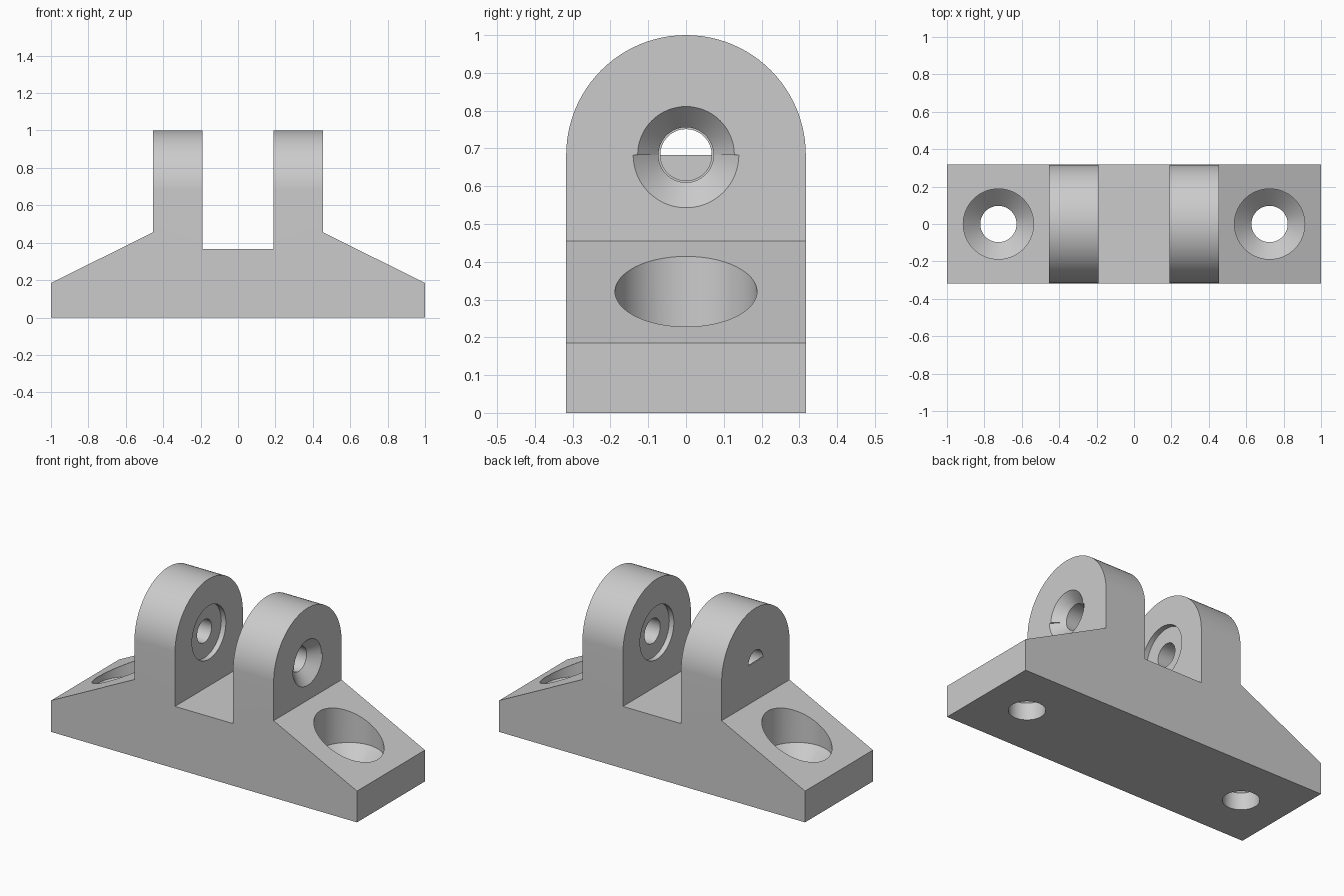
import bpy
import bmesh
from math import pi, cos, sin, radians

old = bpy.data.objects.get("Cube")
if old:
    bpy.data.objects.remove(old, do_unlink=True)

HALF_DEPTH = 0.317
PIN_Z = 1 - HALF_DEPTH
TAB_IN, TAB_OUT = 0.19, 0.455
SEGMENTS = 32

grey = bpy.data.materials.new("plain grey")
grey.use_nodes = True
grey.diffuse_color = (0.6, 0.6, 0.6, 1)
grey.node_tree.nodes["Principled BSDF"].inputs["Base Color"].default_value = grey.diffuse_color


def loft(name, rings):
    """Closed solid through a list of matching point rings."""
    bm = bmesh.new()
    loops = [[bm.verts.new(p) for p in ring] for ring in rings]
    count = len(loops[0])
    for a, b in zip(loops, loops[1:]):
        for i in range(count):
            j = (i + 1) % count
            bm.faces.new((a[i], a[j], b[j], b[i]))
    bm.faces.new(loops[0])
    bm.faces.new(loops[-1])
    bmesh.ops.remove_doubles(bm, verts=bm.verts, dist=1e-5)
    bmesh.ops.recalc_face_normals(bm, faces=bm.faces)
    mesh = bpy.data.meshes.new(name)
    bm.to_mesh(mesh)
    bm.free()
    mesh.materials.append(grey)
    obj = bpy.data.objects.new(name, mesh)
    bpy.context.collection.objects.link(obj)
    return obj


def circle(upper, lower):
    """Two half circles, each with its own radius."""
    pts = []
    for r, start in ((upper, 0), (lower, pi)):
        angles = [start + pi * i / SEGMENTS for i in range(SEGMENTS + 1)]
        pts += [(r * cos(t), r * sin(t)) for t in angles]
    return pts


def pin_cutter(name, side, steps):
    return loft(name, [[(side * d, y, PIN_Z + z) for y, z in circle(u, l)]
                       for d, u, l in steps])


def screw_cutter(name, x0, steps):
    return loft(name, [[(x0 + x, y, d) for x, y in circle(r, r)] for d, r in steps])


def combine(obj, tool, operation):
    tool.hide_render = True
    mod = obj.modifiers.new(operation.lower(), 'BOOLEAN')
    mod.operation = operation
    mod.solver = 'EXACT'
    mod.object = tool
    bpy.context.view_layer.objects.active = obj
    bpy.ops.object.modifier_apply(modifier=mod.name)
    bpy.data.objects.remove(tool, do_unlink=True)


# Bracket side profile, mirrored and extruded through the depth
right = [(1, 0), (1, 0.185), (TAB_OUT, 0.455), (TAB_OUT, 1), (TAB_IN, 1), (TAB_IN, 0.367)]
outline = right + [(-x, z) for x, z in reversed(right)]
bracket = loft("clevis_bracket", [[(x, y, z) for x, z in outline]
                                  for y in (-HALF_DEPTH, HALF_DEPTH)])

# Rounded tops of both tabs
arch = [(HALF_DEPTH * cos(pi * i / 48), PIN_Z + HALF_DEPTH * sin(pi * i / 48))
        for i in range(49)]
arch += [(-HALF_DEPTH, -0.1), (HALF_DEPTH, -0.1)]
# The lower arch is slightly wider so only the rounding trims the body
arch = [(y * 1.0005, z) for y, z in arch]
combine(bracket, loft("arch_trim", [[(x, y, z) for y, z in arch] for x in (-1.1, 1.1)]),
        'INTERSECT')

# Counterbored screw holes in the sloping feet
for x0 in (-0.725, 0.725):
    combine(bracket, screw_cutter("screw_hole", x0, [
        (-0.1, 0.097), (0.10, 0.097), (0.19, 0.188), (0.6, 0.188)]), 'DIFFERENCE')

# Pin hole with inner washer recess and stepped outer countersink
recess = [(0.1, 0.158, 0.158), (0.22, 0.158, 0.158)]
combine(bracket, pin_cutter("countersunk_pin_hole", 1, recess + [
    (0.22, 0.073, 0.073), (0.397, 0.073, 0.073),
    (TAB_OUT, 0.128, 0.14), (0.5, 0.171, 0.193)]), 'DIFFERENCE')

# Opposite pin hole, its lower half closed at the outer face
combine(bracket, pin_cutter("half_open_pin_hole", -1, recess + [
    (0.22, 0.068, 0.068), (0.447, 0.068, 0.068),
    (0.447, 0.068, 0), (0.5, 0.068, 0)]), 'DIFFERENCE')

bpy.ops.object.select_all(action='DESELECT')
bracket.select_set(True)
bpy.context.view_layer.objects.active = bracket
bpy.ops.object.shade_smooth_by_angle(angle=radians(25))
